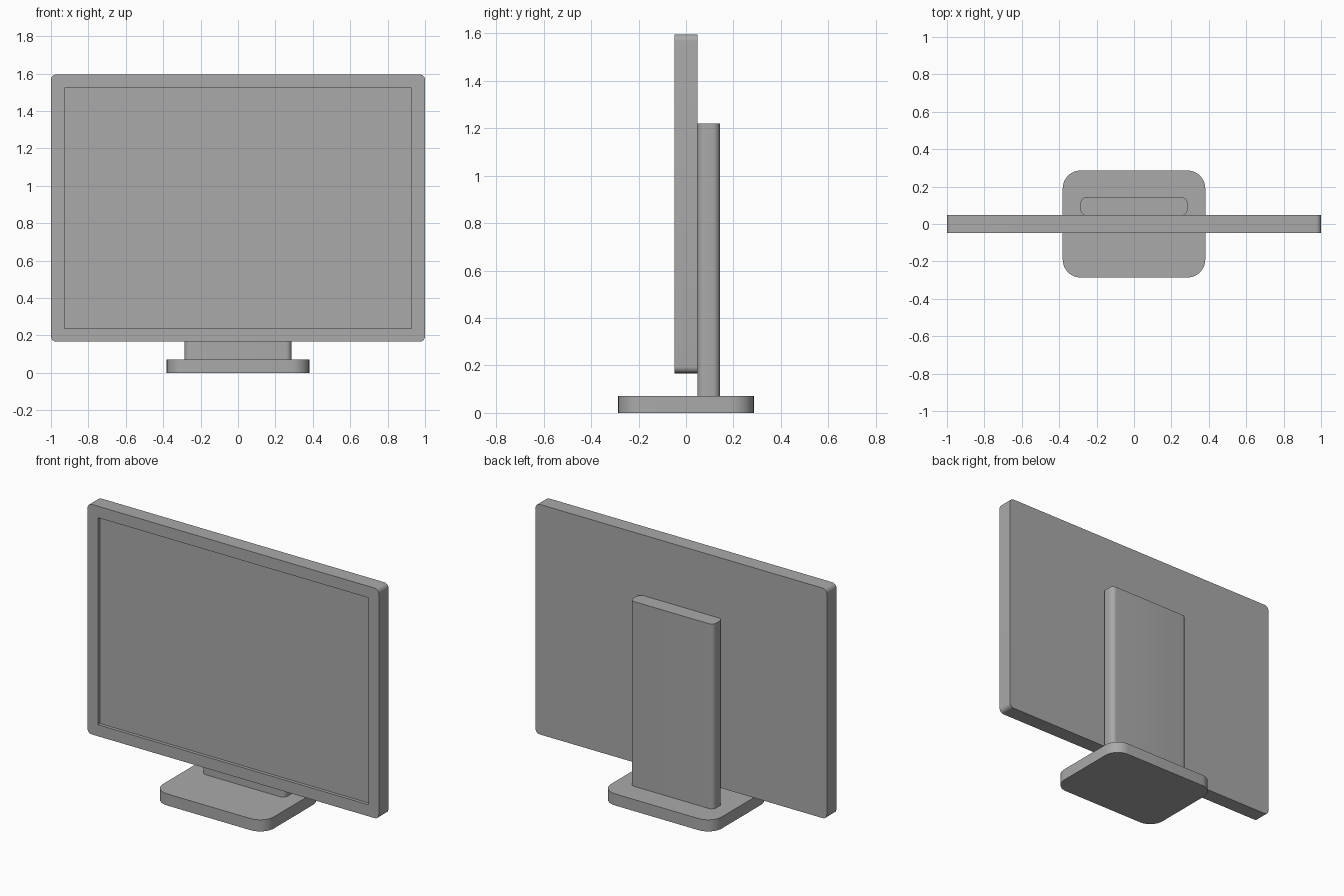
import bpy, bmesh, math
from mathutils import Matrix

if "Cube" in bpy.data.objects:
    bpy.data.objects.remove(bpy.data.objects["Cube"])

grey = bpy.data.materials.new("grey_plastic")
grey.diffuse_color = (0.4, 0.4, 0.4, 1)
grey.use_nodes = True
grey.node_tree.nodes["Principled BSDF"].inputs["Base Color"].default_value = grey.diffuse_color


def rounded_rect(w, h, r, seg=8):
    """Counter-clockwise rounded rectangle centred on the origin."""
    pts = []
    for i, (sx, sy) in enumerate([(1, 1), (-1, 1), (-1, -1), (1, -1)]):
        for k in range(seg + 1):
            a = math.pi / 2 * (i + k / seg)
            pts.append((sx * (w / 2 - r) + r * math.cos(a),
                        sy * (h / 2 - r) + r * math.sin(a)))
    return pts


def rounded_slab(name, w, h, r, depth, matrix, recess=None):
    """Extrude a rounded rectangle; optionally sink a rectangle into its top."""
    bm = bmesh.new()
    outline = rounded_rect(w, h, r)
    low = [bm.verts.new((x, y, 0)) for x, y in outline]
    high = [bm.verts.new((x, y, depth)) for x, y in outline]
    n = len(outline)
    bm.faces.new(low[::-1])
    for i in range(n):
        j = (i + 1) % n
        bm.faces.new((low[i], low[j], high[j], high[i]))
    if recess:
        iw, ih, sink = recess
        corners = [(iw / 2, ih / 2), (-iw / 2, ih / 2),
                   (-iw / 2, -ih / 2), (iw / 2, -ih / 2)]
        rim = [bm.verts.new((x, y, depth)) for x, y in corners]
        floor = [bm.verts.new((x, y, depth - sink)) for x, y in corners]
        per = n // 4
        for i in range(4):
            j = (i + 1) % 4
            arc = high[i * per:(i + 1) * per]
            # bezel corner, bezel side and recess wall
            bm.faces.new(arc + [rim[i]])
            bm.faces.new((arc[-1], high[(i + 1) * per % n], rim[j], rim[i]))
            bm.faces.new((rim[i], rim[j], floor[j], floor[i]))
        bm.faces.new(floor)
    else:
        bm.faces.new(high)
    bm.transform(matrix)
    bmesh.ops.recalc_face_normals(bm, faces=bm.faces)
    mesh = bpy.data.meshes.new(name)
    bm.to_mesh(mesh)
    bm.free()
    mesh.materials.append(grey)
    obj = bpy.data.objects.new(name, mesh)
    bpy.context.collection.objects.link(obj)
    bpy.ops.object.select_all(action='DESELECT')
    obj.select_set(True)
    bpy.context.view_layer.objects.active = obj
    bpy.ops.object.shade_smooth_by_angle(angle=math.radians(30))
    return obj


# Base plate
rounded_slab("base", 0.762, 0.572, 0.095, 0.072, Matrix())

# Upright behind the panel
rounded_slab("stand", 0.572, 0.095, 0.03, 1.147,
             Matrix.Translation((0, 0.095, 0.072)))

# Display panel facing the front, with a sunken screen
rounded_slab("display_panel", 2.0, 1.428, 0.028, 0.095,
             Matrix.Translation((0, 0.0475, 0.881)) @ Matrix.Rotation(math.pi / 2, 4, 'X'),
             recess=(1.857, 1.285, 0.02))
